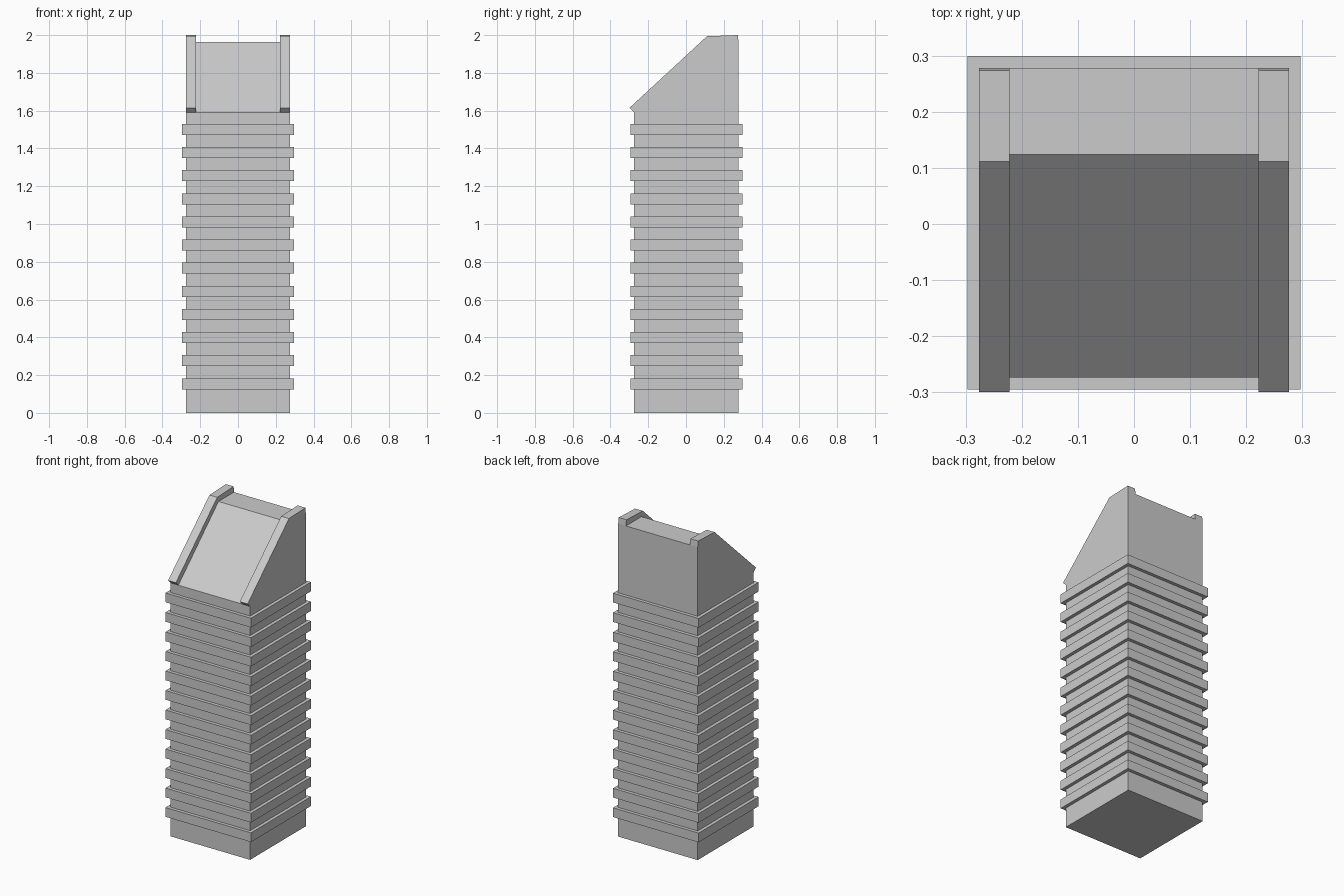
import bpy, bmesh

if "Cube" in bpy.data.objects:
    bpy.data.objects.remove(bpy.data.objects["Cube"])

CX, CY = 0.0, 0.002      # shaft centre
BODY, RIB = 0.276, 0.297  # half widths


def finish(name, bm):
    bmesh.ops.recalc_face_normals(bm, faces=bm.faces)
    me = bpy.data.meshes.new(name)
    bm.to_mesh(me)
    bm.free()
    ob = bpy.data.objects.new(name, me)
    bpy.context.collection.objects.link(ob)
    return ob


def square_loft(name, sections):
    """Skin square rings given as (half width, z); open top, closed bottom."""
    bm = bmesh.new()
    rings = []
    for h, z in sections:
        rings.append([bm.verts.new((CX + sx * h, CY + sy * h, z))
                      for sx, sy in ((-1, -1), (1, -1), (1, 1), (-1, 1))])
    bm.faces.new(rings[0][::-1])
    for a, b in zip(rings, rings[1:]):
        for i in range(4):
            j = (i + 1) % 4
            bm.faces.new((a[i], a[j], b[j], b[i]))
    return finish(name, bm)


def prism(name, profile, x0, x1, skip=()):
    """Extrude a (y, z) profile along x, leaving out hidden contact sides."""
    bm = bmesh.new()
    a = [bm.verts.new((x0, y, z)) for y, z in profile]
    b = [bm.verts.new((x1, y, z)) for y, z in profile]
    bm.faces.new(a)
    bm.faces.new(b[::-1])
    n = len(profile)
    for i in range(n):
        if i not in skip:
            j = (i + 1) % n
            bm.faces.new((a[i], b[i], b[j], a[j]))
    return finish(name, bm)


# Square shaft with twelve stepped ribs
sections = [(BODY, 0.0)]
for k in range(12):
    z = 0.125 + k * 0.1224
    sections += [(BODY, z), (RIB, z), (RIB, z + 0.058), (BODY, z + 0.058)]
sections.append((BODY, 1.59))
square_loft("ribbed_shaft", sections)

# Wedge head with sloping front
front, back = CY - BODY, CY + BODY
prism("wedge_head",
      [(front, 1.59), (back, 1.59), (back, 1.963), (0.124, 1.963)],
      -BODY, BODY, skip=(0,))

# Raised rails along both sides of the slope, overhanging the front
rail = [(front, 1.59), (-0.299, 1.615), (0.111, 1.994), (back - 0.004, 2.0),
        (back, 1.963), (0.124, 1.963)]
for side, label in ((-1, "left"), (1, "right")):
    prism("side_rail_" + label, rail, side * 0.222, side * BODY, skip=(4, 5))
